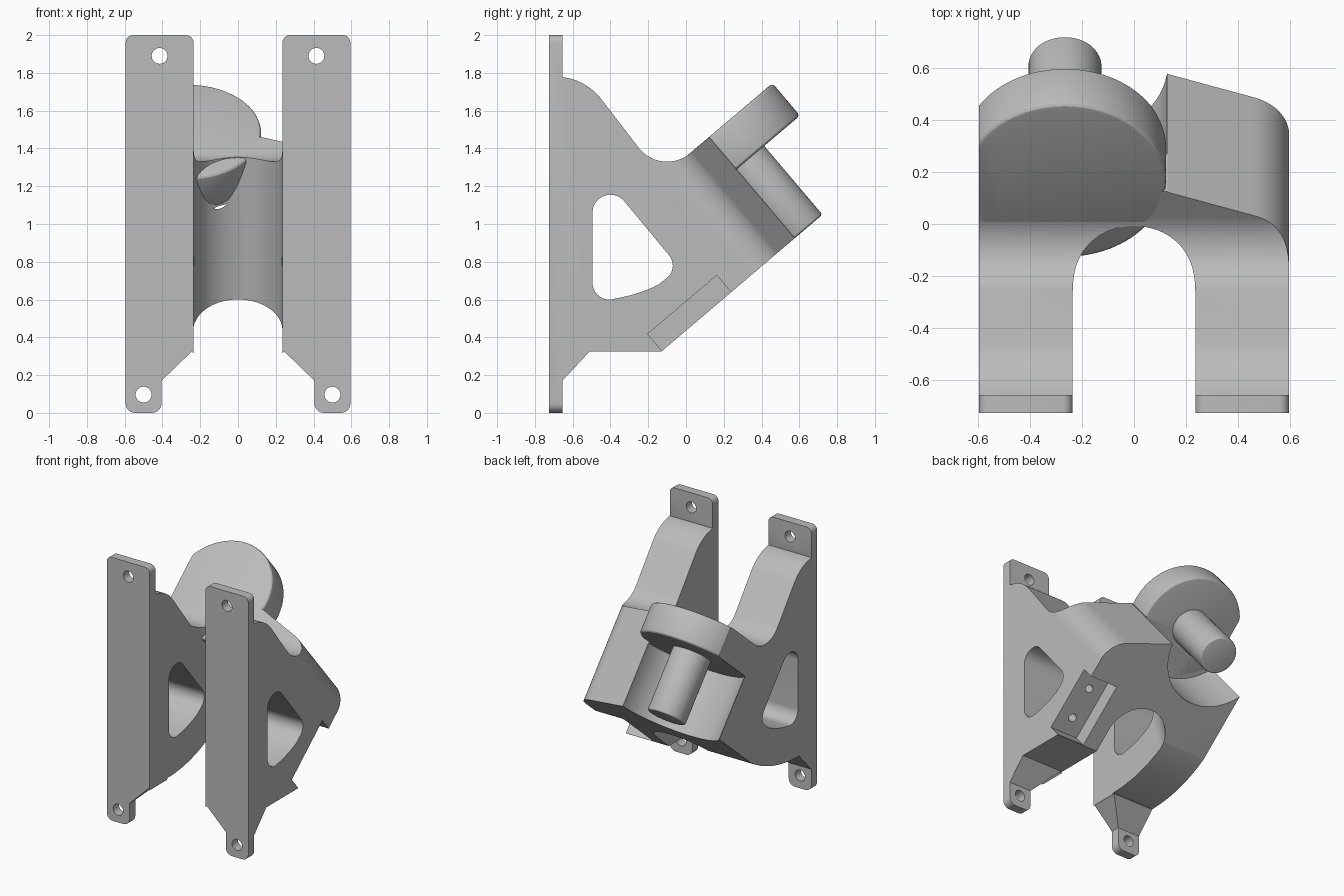
import bpy, bmesh, math
from mathutils import Vector

if "Cube" in bpy.data.objects:
    bpy.data.objects.remove(bpy.data.objects["Cube"], do_unlink=True)

grey = bpy.data.materials.new("plain_grey")
grey.use_nodes = True
grey.diffuse_color = (0.5, 0.5, 0.5, 1)
grey.node_tree.nodes["Principled BSDF"].inputs["Base Color"].default_value = (0.5, 0.5, 0.5, 1)

HALF = 0.595                    # half width of the bracket
TILT = math.radians(40.3)       # slope of the underside
C, S = math.cos(TILT), math.sin(TILT)
TOP, LIP, BASE = -1.034, -0.81, -0.333   # levels along the tilted axis


# Drawing planes: each maps two plane coordinates and a depth to space
def side(a, b, d):
    return Vector((d, a, b))


def front(a, b, d):
    return Vector((a, d, b))


def tilted(a, b, d):
    return Vector((a, C * b + S * d, S * b - C * d))


def leaning(a, b, d):
    return Vector((a, b - 0.268 * (d - 1.38), d))


def arc(cx, cy, r, a0, a1, n=16):
    angles = [math.radians(a0 + (a1 - a0) * i / n) for i in range(n + 1)]
    return [(cx + r * math.cos(t), cy + r * math.sin(t)) for t in angles]


def circle(cx, cy, r, n=64):
    return arc(cx, cy, r, 0, 360, n)[:-1]


def prism(name, points, plane, d0, d1):
    bm = bmesh.new()
    ends = [[bm.verts.new(plane(a, b, d)) for a, b in points] for d in (d0, d1)]
    bm.faces.new(ends[0])
    bm.faces.new(ends[1])
    n = len(points)
    for i in range(n):
        j = (i + 1) % n
        bm.faces.new((ends[0][i], ends[0][j], ends[1][j], ends[1][i]))
    bmesh.ops.recalc_face_normals(bm, faces=bm.faces)
    mesh = bpy.data.meshes.new(name)
    bm.to_mesh(mesh)
    bm.free()
    mesh.materials.append(grey)
    obj = bpy.data.objects.new(name, mesh)
    bpy.context.collection.objects.link(obj)
    return obj


def apply(obj, mod):
    bpy.context.view_layer.objects.active = obj
    bpy.ops.object.modifier_apply(modifier=mod.name)


def combine(obj, tool, operation="DIFFERENCE"):
    mod = obj.modifiers.new("combine", "BOOLEAN")
    mod.operation, mod.solver, mod.object = operation, "EXACT", tool
    apply(obj, mod)
    bpy.data.objects.remove(tool, do_unlink=True)


def soften(obj, width):
    mod = obj.modifiers.new("soften", "BEVEL")
    mod.width, mod.segments = width, 3
    mod.limit_method, mod.angle_limit = "ANGLE", math.radians(60)
    apply(obj, mod)


def outline():
    # Front silhouette: rounded mounting tabs, chamfered towards the feet
    half = [(0.235, 0.315), (0.245, 0.325), (0.405, 0.17)]
    half += arc(0.455, 0.05, 0.05, 180, 270, 6)
    half += arc(HALF - 0.05, 0.05, 0.05, 270, 360, 6)
    half += arc(HALF - 0.04, 1.96, 0.04, 0, 90, 6)
    half += arc(0.275, 1.96, 0.04, 90, 180, 6)
    half += [(0.235, 1.77)]
    return prism("outline", half + [(-x, z) for x, z in reversed(half)], front, -2, 2)


# Bracket body: side profile with the valley on top
flank = tilted(0, 1.04, TOP), tilted(0, 1.04, BASE)
profile = [(-0.725, 0), (-0.655, 0), (-0.655, 0.17), (-0.51, 0.325), (-0.13, 0.325)]
profile += [(flank[1].y, flank[1].z), (flank[0].y, flank[0].z)]
profile += arc(-0.1, 1.52, 0.19, -49.7, -140.8, 20)
profile += arc(-0.69, 1.475, 0.305, 39.2, 83.5, 12)
profile += [(-0.655, 1.78), (-0.655, 2.1), (-0.725, 2.1)]
body = prism("bracket_body", profile, side, -0.7, 0.7)
combine(body, outline(), "INTERSECT")

# Curved underside, everywhere but the thick leg
belly = arc(-0.505, 1.407, 1.08, -90, -49.7, 32) + [(0.2, 0.2), (-0.505, 0.2)]
combine(body, prism("belly", belly, side, -1, 0))

# Open slot between the legs, leaning back
slot = [(0.235, -1.5)] + arc(0, -0.25, 0.235, 0, 180, 40) + [(-0.235, -1.5)]
combine(body, prism("slot", slot, leaning, -0.5, 2.5))

# Rounded triangular window through both legs
window = arc(-0.155, 0.78, 0.085, -55, 40) + arc(-0.4, 1.06, 0.095, 40, 180)
window += arc(-0.405, 0.69, 0.09, 180, 276) + arc(-0.505, 1.407, 0.812, -80, -64, 8)
combine(body, prism("window", window, side, -1, 1))

# Sloping nose with a rounded outer corner
nose = [(0.128, 1.4), (0.128, 1.037)] + arc(0.395, 0.73, 0.2, 70.5, 0, 20)
nose += [(0.8, 0.73), (0.8, 1.4)]
combine(body, prism("nose", nose, tilted, -1.25, -0.2))

# Round pocket under the disc
combine(body, prism("pocket", circle(-0.265, 1.09, 0.395, 80), tilted, LIP, -0.2))

# Recessed pad with two screw holes
pad = [(0.36, 0.115), (0.8, 0.115), (0.8, 0.595), (0.36, 0.595)]
combine(body, prism("pad", pad, tilted, -0.45, -0.2))
for along in (0.24, 0.48):
    combine(body, prism("screw_hole", circle(0.475, along, 0.03, 24), tilted, -0.55, -0.3))

# Bolt holes in the mounting tabs
for sign in (-1, 1):
    for x, z in ((0.415, 1.89), (0.5, 0.097)):
        combine(body, prism("bolt_hole", circle(sign * x, z, 0.042, 32), front, -0.8, -0.6))

# Disc on the nose, trimmed flush with the side
disc = prism("disc", circle(-0.265, 1.09, 0.388, 96), tilted, TOP - 0.001, LIP)
soften(disc, 0.02)
combine(disc, outline(), "INTERSECT")

# Peg hanging from the disc
peg = prism("peg", circle(-0.265, 1.09, 0.14), tilted, LIP - 0.05, BASE)
soften(peg, 0.015)

bpy.ops.object.select_all(action="DESELECT")
for obj in (body, disc, peg):
    obj.select_set(True)
bpy.context.view_layer.objects.active = body
bpy.ops.object.shade_smooth_by_angle(angle=math.radians(25))
